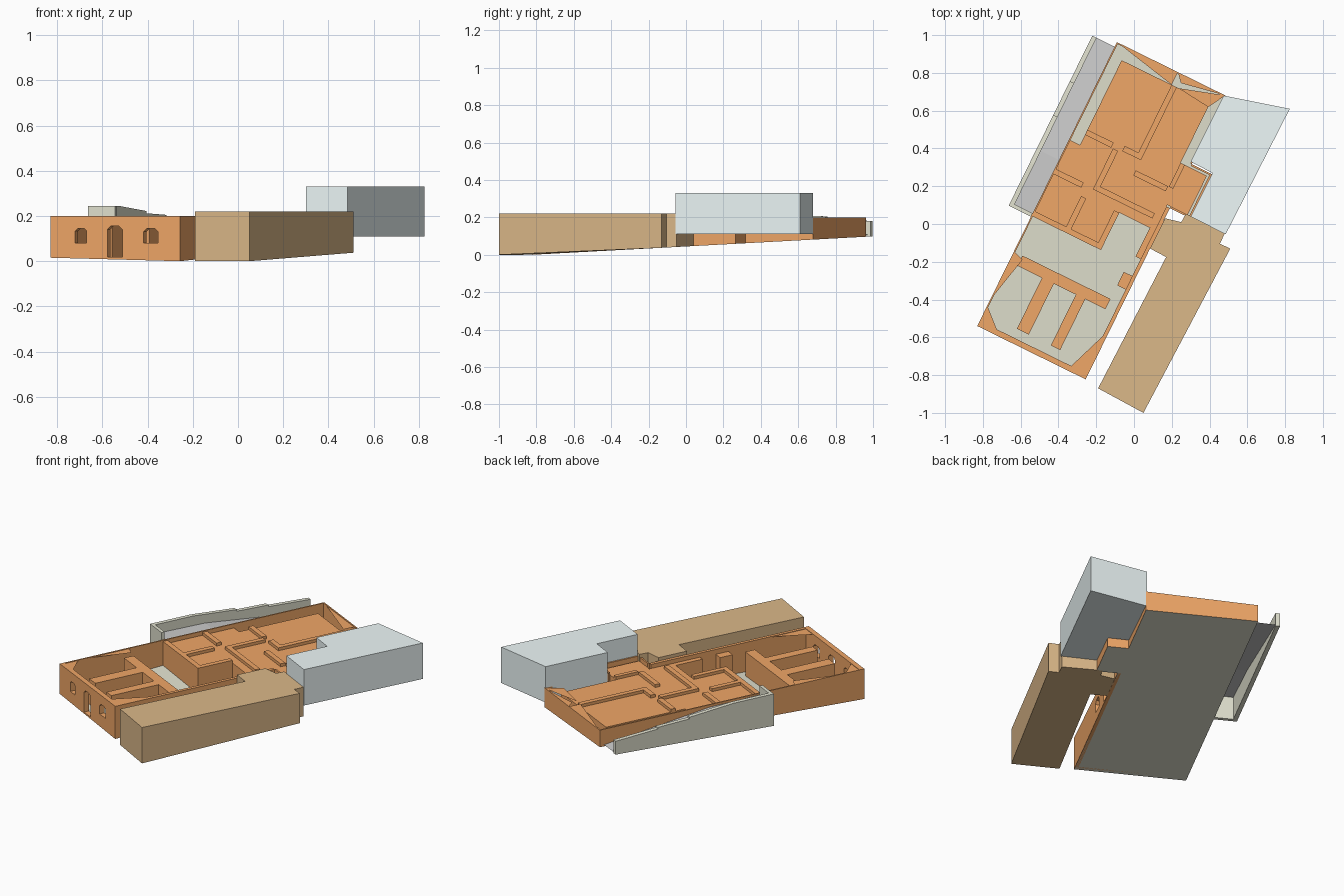
import bpy, bmesh, math
from mathutils import Vector

if "Cube" in bpy.data.objects:
    bpy.data.objects.remove(bpy.data.objects["Cube"])

# Building frame: u across the front, v towards the back
ORIGIN = Vector((-0.83, -0.54))
A = math.radians(-26.2)
U = Vector((math.cos(A), math.sin(A)))
V = Vector((-math.sin(A), math.cos(A)))
W, L = 0.64, 1.675


def P(u, v):
    return ORIGIN + U * u + V * v


def ground(y):
    return max(0.0, 0.054 * (y + 0.823))


def mat(name, rgb):
    m = bpy.data.materials.new(name)
    m.diffuse_color = (*rgb, 1)
    m.use_nodes = True
    m.node_tree.nodes["Principled BSDF"].inputs["Base Color"].default_value = m.diffuse_color
    return m


ORANGE = mat("orange", (0.87, 0.385, 0.135))
SAGE = mat("sage", (0.76, 0.76, 0.63))
TAN = mat("tan", (0.71, 0.48, 0.25))
BLUE = mat("pale_blue", (0.86, 0.95, 0.95))
GREY = mat("ramp_grey", (0.66, 0.65, 0.67))


def mesh(name, verts, faces, material):
    me = bpy.data.meshes.new(name)
    me.from_pydata([tuple(v) for v in verts], [], faces)
    ob = bpy.data.objects.new(name, me)
    bpy.context.collection.objects.link(ob)
    me.materials.append(material)
    bm = bmesh.new()
    bm.from_mesh(me)
    bmesh.ops.recalc_face_normals(bm, faces=bm.faces)
    bm.to_mesh(me)
    bm.free()
    return ob


def prism(name, pts, top, material, bottom=None, closed=True):
    """Upright block; the underside follows the sloping ground by default."""
    area = sum(a[0] * b[1] - b[0] * a[1] for a, b in zip(pts, pts[1:] + pts[:1]))
    if area < 0:
        pts = pts[::-1]
    n = len(pts)
    lo = [(p[0], p[1], ground(p[1]) if bottom is None else bottom) for p in pts]
    hi = [(p[0], p[1], top) for p in pts]
    faces = [(i, (i + 1) % n, n + (i + 1) % n, n + i) for i in range(n)]
    faces.append(tuple(range(n, 2 * n)))
    if closed:
        faces.append(tuple(range(n))[::-1])
    return mesh(name, lo + hi, faces, material)


def block(name, u0, u1, v0, v1, top, closed=False, bottom=None):
    pts = [P(u0, v0), P(u1, v0), P(u1, v1), P(u0, v1)]
    return prism(name, pts, top, ORANGE, bottom, closed)


def opening(wall, along_u, centre, width, z0, z1):
    """Cut an arched opening through a wall."""
    w = width / 2
    prof = [(-w, z0), (w, z0), (w, z1 - w * 0.4), (w * 0.55, z1), (-w * 0.55, z1), (-w, z1 - w * 0.4)]
    verts = []
    for d in (-0.05, 0.06):
        for s, z in prof:
            p = P(centre + s, d) if along_u else P(W + d - 0.01, centre + s)
            verts.append((p.x, p.y, z))
    faces = [(i, (i + 1) % 6, 6 + (i + 1) % 6, 6 + i) for i in range(6)]
    cut = mesh("cutter", verts, faces + [tuple(range(6)), tuple(range(6, 12))], ORANGE)
    cut.hide_render = True
    m = wall.modifiers.new("opening", "BOOLEAN")
    m.operation, m.solver, m.object = "DIFFERENCE", "EXACT", cut
    bpy.context.view_layer.objects.active = wall
    bpy.ops.object.modifier_apply(modifier=m.name)
    bpy.data.objects.remove(cut)


# Ground slab under the building, following the slope
foot = [P(0, 0), P(W, 0), P(W, 1.01), P(0.76, 1.01), P(0.76, 1.27), P(W, 1.27), P(W, L), P(0, L)]
mesh("ground_slab", [(p.x, p.y, ground(p.y)) for p in foot], [tuple(range(8))], SAGE)

# Outer walls
T, H = 0.008, 0.20
front = block("front_wall", 0, W, 0, 0.03, H, True)
right = block("right_wall", W - 0.02, W, 0.03, 1.01, H, True)
block("left_wall", 0, T, 0.03, L, H)
block("back_wall", T, W, L - T, L, H)
block("right_rear_wall", W - T, W, 1.27, L - T, H)
for c, w, z0, z1 in ((0.15, 0.056, 0.08, 0.145), (0.318, 0.075, 0.018, 0.155), (0.495, 0.07, 0.08, 0.145)):
    opening(front, True, c, w, z0, z1)
for c, w, z0, z1 in ((0.54, 0.08, 0.08, 0.15), (0.72, 0.07, 0.045, 0.14)):
    opening(right, False, c, w, z0, z1)

# Front room dividers: cross wall with two fingers
M = 0.17
block("cross_wall", 0.05, 0.57, 0.38, 0.44, M)
block("divider_left", 0.195, 0.265, 0.08, 0.38, M)
block("divider_right", 0.395, 0.45, 0.08, 0.38, M)
block("side_pier", 0.57, 0.62, 0.52, 0.60, M)

# Rear upper floors around the small light well
F, R = 0.175, 0.193
floor = [P(*q) for q in ((T, 0.65), (0.41, 0.65), (0.41, 0.87), (0.59, 0.87), (0.59, 0.70),
                         (0.62, 0.70), (0.62, 1.02), (0.74, 1.02), (0.74, 1.25), (0.585, 1.25),
                         (0.585, 1.6), (0.065, 1.6), (0.065, 1.10), (T, 1.10))]
prism("rear_floor", floor, F, ORANGE, closed=False)

# Low walls standing on the rear floors
for i, box in enumerate((
        (T, 0.41, 0.65, 0.68), (0.36, 0.39, 1.17, 1.6), (0.065, 0.22, 1.16, 1.19),
        (0.28, 0.36, 1.17, 1.20), (0.39, 0.58, 1.08, 1.11), (0.23, 0.26, 0.92, 1.16),
        (T, 0.17, 0.90, 0.93), (0.26, 0.58, 0.92, 0.95), (0.19, 0.22, 0.68, 0.86),
        (0.38, 0.41, 0.68, 0.87), (0.585, 0.61, 1.11, 1.25))):
    block("low_wall_%d" % i, *box, R, bottom=F)

# Side bay walls
block("bay_outer_wall", 0.75, 0.76, 1.01, 1.27, H)
block("bay_front_wall", W, 0.75, 1.01, 1.02, H)
block("bay_back_wall", W, 0.75, 1.26, 1.27, H)

# Triangular wall-top pieces in the corners
for i, tri in enumerate((((0, 0.03), (0.10, 0.03), (0, 0.12)), ((W, 0.03), (0.54, 0.03), (W, 0.30)),
                         ((0, L), (0.36, L), (0.36, 1.6)), ((W, L), (0.40, 1.6), (0.585, 1.58)),
                         ((0, 0.44), (0.06, 0.42), (0, 0.15)), ((0.36, L), (W, L), (0.40, 1.63)))):
    mesh("wall_top_%d" % i, [(*P(*q), 0.197) for q in tri], [(0, 1, 2)], ORANGE)

# Neighbouring blocks on the right
prism("tan_block", [(-0.19, -0.87), (0.05, -1.0), (0.51, -0.13), (0.455, -0.105), (0.48, -0.05),
                    (0.275, 0.055), (0.25, 0.01), (0.165, 0.03), (0.085, -0.13), (0.17, -0.175)], 0.22, TAN)
prism("pale_block", [(0.475, 0.68), (0.825, 0.61), (0.485, -0.055), (0.30, 0.04),
                     (0.415, 0.27), (0.30, 0.33)], 0.33, BLUE, bottom=0.11)

# Parapet beside the ramp: stepped side profile plus end wall
V0, V1 = 0.645, 1.648
prof = [(V0, None), (V1, None), (V1, 0.18), (1.38, 0.195), (1.38, 0.205), (1.18, 0.212),
        (1.18, 0.222), (1.02, 0.235), (0.9, 0.245), (V0, 0.245)]
verts = []
for u in (-0.132, -0.107):
    for v, z in prof:
        p = P(u, v)
        verts.append((p.x, p.y, ground(p.y) if z is None else z))
n = len(prof)
mesh("ramp_parapet", verts, [(i, (i + 1) % n, n + (i + 1) % n, n + i) for i in range(n)]
     + [tuple(range(n)), tuple(range(n, 2 * n))], SAGE)
prism("ramp_end_wall", [P(-0.107, V0), P(0, V0), P(0, V0 + 0.02), P(-0.107, V0 + 0.02)], 0.245, SAGE)

# Ramp sheet, a landing then a slope down to the back
rows = ((V0 + 0.02, 0.19), (0.98, 0.185), (V1, 0.105))
mesh("ramp", [(*P(u, v), z) for v, z in rows for u in (-0.107, 0)],
     [(0, 1, 3, 2), (2, 3, 5, 4)], GREY)
